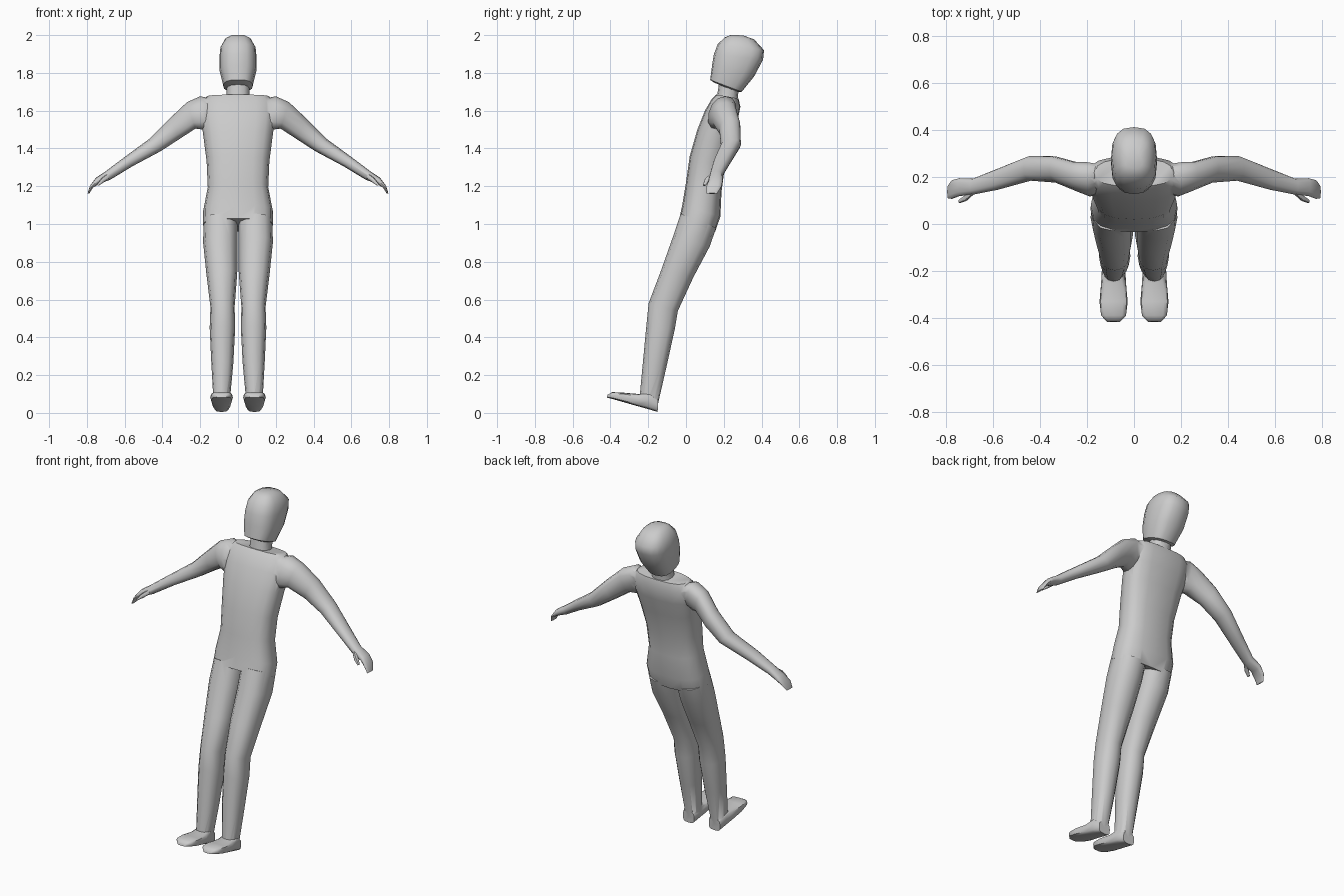
import bpy, bmesh, math
from mathutils import Vector

skin = bpy.data.materials.new("light_grey")
skin.diffuse_color = (0.6, 0.6, 0.6, 1)


def loft(name, rings, seg=12, power=0.85):
    """Closed tube through rings given as (point, opposite point, half-width vector)."""
    bm = bmesh.new()
    loops = []
    for p, q, w in rings:
        p, q, w = Vector(p), Vector(q), Vector(w)
        mid, half = (p + q) / 2, (p - q) / 2
        loop = []
        for i in range(seg):
            a = 2 * math.pi * i / seg
            c, s = math.cos(a), math.sin(a)
            c = math.copysign(abs(c) ** power, c) if abs(c) > 1e-6 else 0
            s = math.copysign(abs(s) ** power, s) if abs(s) > 1e-6 else 0
            loop.append(bm.verts.new(mid + half * c + w * s))
        loops.append(loop)
    for a, b in zip(loops, loops[1:]):
        for i in range(seg):
            j = (i + 1) % seg
            bm.faces.new((a[i], a[j], b[j], b[i]))
    bm.faces.new(loops[0])
    bm.faces.new(loops[-1])
    bmesh.ops.recalc_face_normals(bm, faces=bm.faces)
    me = bpy.data.meshes.new(name)
    bm.to_mesh(me)
    bm.free()
    me.materials.append(skin)
    ob = bpy.data.objects.new(name, me)
    bpy.context.collection.objects.link(ob)
    return ob


def side_rings(rows, cx=0.0):
    """Rings from (front y, z, back y, z, half width)."""
    return [((cx, fy, fz), (cx, by, bz), (hw, 0, 0)) for fy, fz, by, bz, hw in rows]


# torso leaning backwards, hips to shoulders
body = loft("body", side_rings([
    (-0.035, 1.03, 0.155, 0.96, 0.185), (-0.02, 1.10, 0.182, 1.04, 0.184),
    (0.0, 1.22, 0.188, 1.17, 0.160), (0.02, 1.36, 0.205, 1.30, 0.166),
    (0.06, 1.50, 0.24, 1.44, 0.184), (0.10, 1.60, 0.272, 1.54, 0.198),
    (0.135, 1.66, 0.288, 1.62, 0.195), (0.16, 1.685, 0.278, 1.665, 0.165)]), 16, 0.75)

# neck and head
parts = [
    loft("neck", side_rings([(0.16, 1.65, 0.27, 1.62, 0.066),
                             (0.168, 1.70, 0.275, 1.68, 0.06),
                             (0.18, 1.78, 0.285, 1.75, 0.06)])),
    loft("head", side_rings([
        (0.15, 1.748, 0.265, 1.70, 0.055), (0.128, 1.763, 0.295, 1.70, 0.078),
        (0.138, 1.84, 0.36, 1.78, 0.097), (0.148, 1.90, 0.408, 1.87, 0.098),
        (0.168, 1.952, 0.413, 1.92, 0.093), (0.205, 1.988, 0.36, 1.978, 0.066),
        (0.235, 2.0, 0.30, 1.999, 0.035)]), 16, 0.75),
]

# front y, z, back y, z, inner x, outer x
leg = [(-0.028, 1.055, 0.16, 0.98, 0.003, 0.181), (-0.07, 0.93, 0.125, 0.88, 0.003, 0.185),
       (-0.13, 0.76, 0.04, 0.72, 0.004, 0.168), (-0.198, 0.58, -0.043, 0.54, 0.018, 0.146),
       (-0.21, 0.46, -0.06, 0.44, 0.015, 0.150), (-0.228, 0.27, -0.102, 0.25, 0.025, 0.141),
       (-0.245, 0.09, -0.15, 0.04, 0.043, 0.130)]
# top y, z, bottom y, z, half width
foot = [(-0.147, 0.075, -0.15, 0.005, 0.038), (-0.19, 0.11, -0.2, 0.02, 0.05),
        (-0.25, 0.10, -0.25, 0.034, 0.053), (-0.33, 0.107, -0.335, 0.058, 0.06),
        (-0.39, 0.11, -0.39, 0.074, 0.053), (-0.415, 0.096, -0.418, 0.081, 0.028)]
# top x, y, z, bottom x, y, z, half depth
arm = [(0.12, 0.215, 1.66, 0.12, 0.17, 1.53, 0.05), (0.20, 0.21, 1.676, 0.185, 0.17, 1.50, 0.07),
       (0.27, 0.215, 1.645, 0.225, 0.19, 1.505, 0.062), (0.36, 0.24, 1.56, 0.31, 0.225, 1.45, 0.056),
       (0.47, 0.24, 1.45, 0.41, 0.235, 1.385, 0.053), (0.60, 0.19, 1.355, 0.56, 0.192, 1.305, 0.045),
       (0.70, 0.16, 1.28, 0.675, 0.158, 1.235, 0.034), (0.752, 0.157, 1.245, 0.735, 0.157, 1.212, 0.038),
       (0.784, 0.147, 1.202, 0.768, 0.147, 1.192, 0.04), (0.796, 0.137, 1.163, 0.788, 0.137, 1.160, 0.028)]
thumb = [(0.69, 0.14, 1.268, 0.68, 0.14, 1.243, 0.016), (0.722, 0.112, 1.243, 0.708, 0.112, 1.222, 0.014),
         (0.748, 0.097, 1.208, 0.738, 0.097, 1.202, 0.008)]


def arm_rings(rows, s):
    return [((s * a, b, c), (s * d, e, f), (0, h, 0)) for a, b, c, d, e, f, h in rows]


# limbs on both sides
for s, side in ((1, "left"), (-1, "right")):
    parts += [
        loft(side + "_leg", [((s * (i + o) / 2, fy, fz), (s * (i + o) / 2, by, bz), ((o - i) / 2, 0, 0))
                             for fy, fz, by, bz, i, o in leg]),
        loft(side + "_foot", side_rings(foot, s * 0.087), 12, 0.55),
        loft(side + "_arm", arm_rings(arm, s)),
        loft(side + "_thumb", arm_rings(thumb, s), 8),
    ]

# merge all parts into one skin
bpy.context.view_layer.objects.active = body
for part in parts:
    mod = body.modifiers.new("join", 'BOOLEAN')
    mod.operation = 'UNION'
    mod.solver = 'EXACT'
    mod.object = part
    bpy.ops.object.modifier_apply(modifier=mod.name)
    bpy.data.objects.remove(part)

bpy.ops.object.select_all(action='DESELECT')
body.select_set(True)
bpy.ops.object.shade_smooth_by_angle(angle=math.radians(50))
